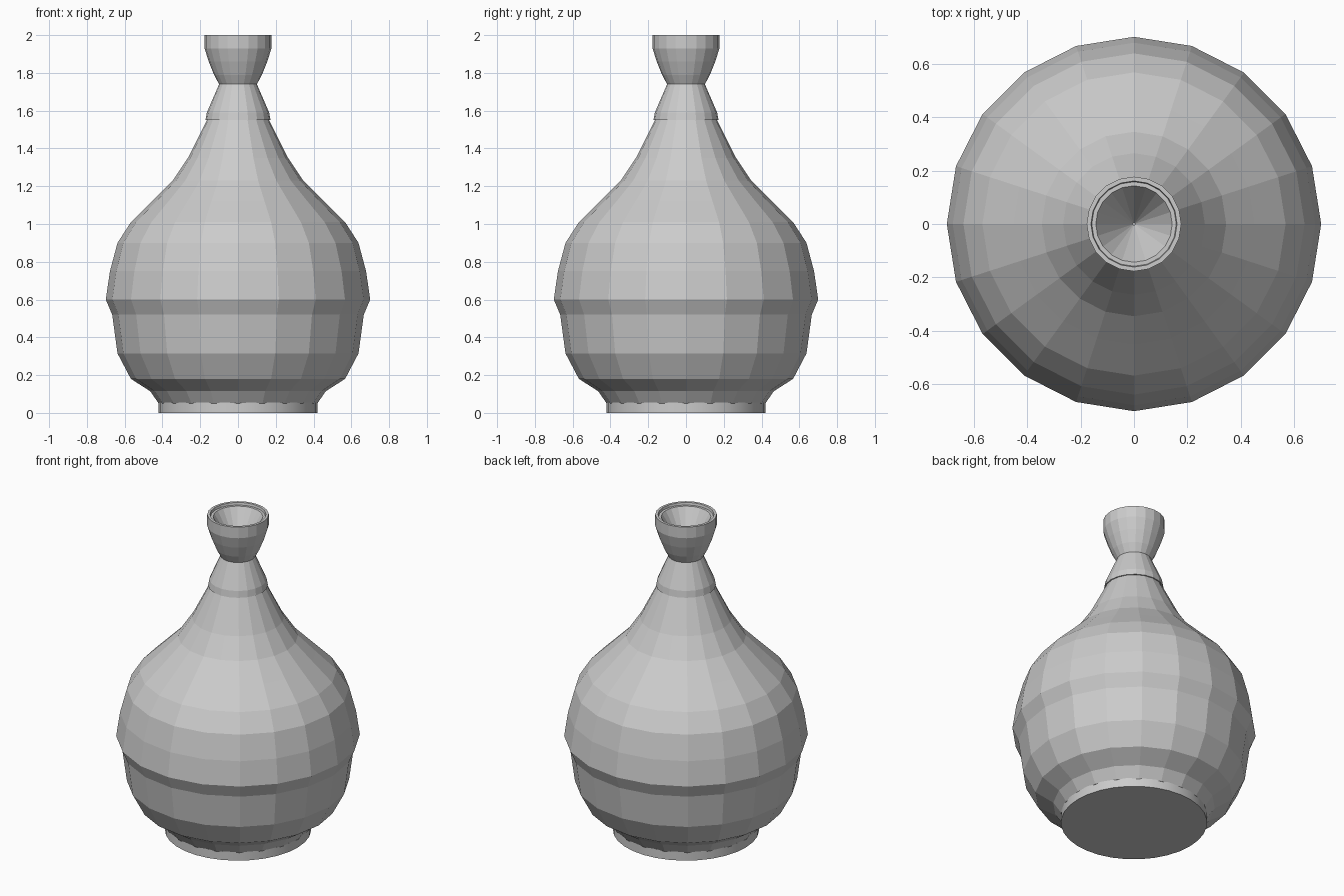
import bpy
import bmesh
import math

if "Cube" in bpy.data.objects:
    bpy.data.objects.remove(bpy.data.objects["Cube"])


def lathe(name, profile, sides, smooth=False):
    """Revolve an (r, z) profile around z, closing both ends."""
    bm = bmesh.new()
    rings = []
    for r, z in profile:
        rings.append([bm.verts.new((r * math.cos(2 * math.pi * i / sides),
                                    r * math.sin(2 * math.pi * i / sides), z))
                      for i in range(sides)])
    for a, b in zip(rings, rings[1:]):
        for i in range(sides):
            j = (i + 1) % sides
            bm.faces.new((a[i], a[j], b[j], b[i]))
    bm.faces.new(rings[0][::-1])
    bm.faces.new(rings[-1])
    mesh = bpy.data.meshes.new(name)
    bm.to_mesh(mesh)
    bm.free()
    obj = bpy.data.objects.new(name, mesh)
    bpy.context.collection.objects.link(obj)
    if smooth:
        bpy.ops.object.select_all(action='DESELECT')
        obj.select_set(True)
        bpy.context.view_layer.objects.active = obj
        bpy.ops.object.shade_smooth_by_angle(angle=math.radians(30))
    return obj


# Round foot
lathe("foot", [(0.42, 0.0), (0.42, 0.055)], 32, smooth=True)

# Faceted bulb, tapering into the shoulder
lathe("bulb", [(0.42, 0.05), (0.465, 0.115), (0.567, 0.18), (0.638, 0.315),
               (0.666, 0.52), (0.70, 0.60), (0.678, 0.75), (0.638, 0.90),
               (0.567, 1.01), (0.45, 1.125), (0.345, 1.23), (0.265, 1.35),
               (0.165, 1.55)], 20)

# Collar and conical neck
lathe("neck", [(0.172, 1.55), (0.165, 1.59), (0.10, 1.74)], 20)

# Flared mouth with stepped rim and funnel inside
lathe("mouth", [(0.10, 1.74), (0.127, 1.79), (0.155, 1.86), (0.177, 1.93),
                (0.177, 2.0), (0.161, 2.0), (0.158, 1.985), (0.143, 1.985),
                (0.005, 1.76)], 20)
